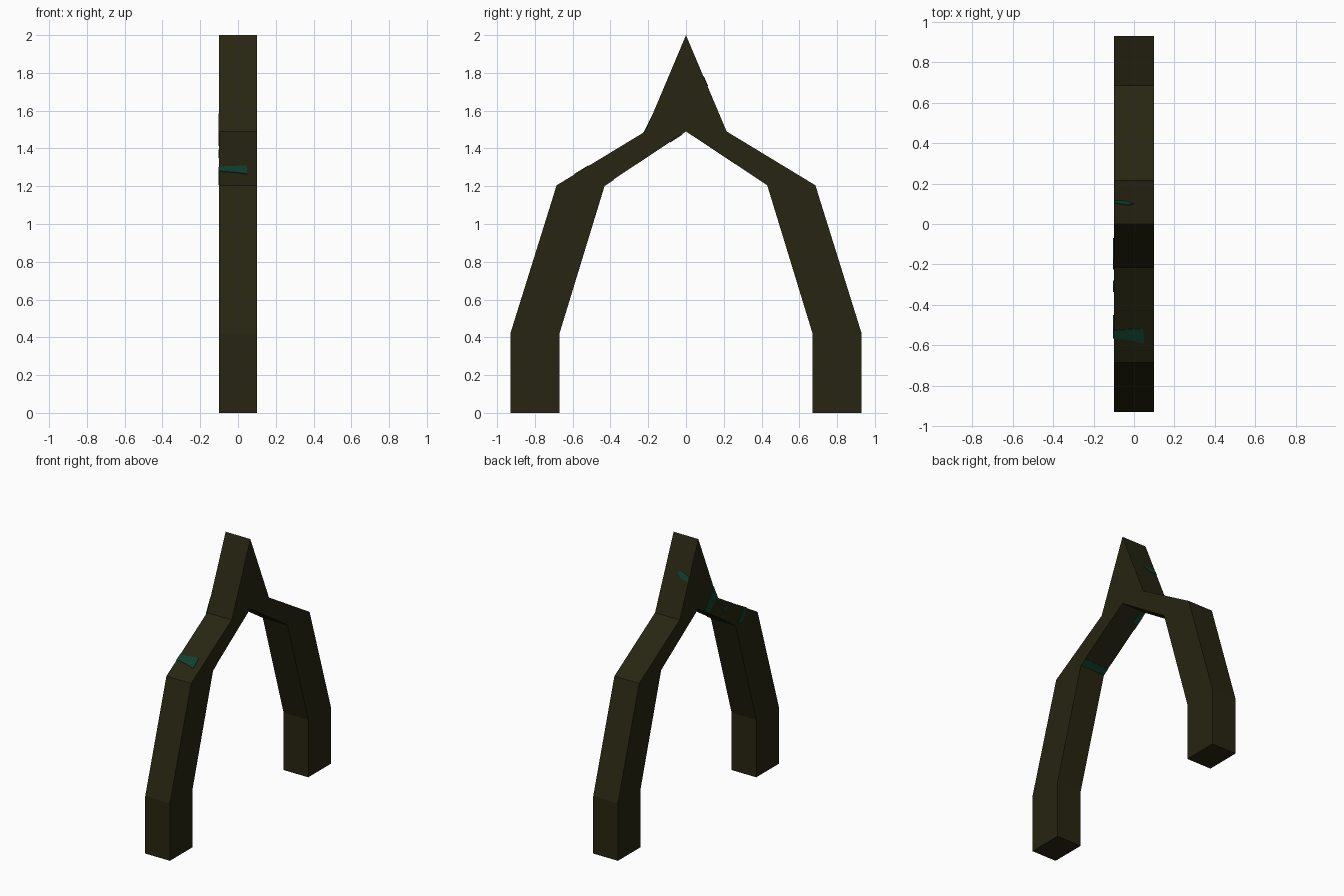
import bpy, bmesh
from mathutils import Vector

if "Cube" in bpy.data.objects:
    bpy.data.objects.remove(bpy.data.objects["Cube"])

HALF = 0.1  # half thickness of the arch along x


def material(name, rgb):
    m = bpy.data.materials.new(name)
    m.diffuse_color = (*rgb, 1.0)
    m.use_nodes = True
    m.node_tree.nodes["Principled BSDF"].inputs["Base Color"].default_value = m.diffuse_color
    return m


dark_olive = material("dark olive", (0.020, 0.0185, 0.0058))
teal_green = material("teal green", (0.005, 0.052, 0.025))


def prism(name, points, offset, mat):
    """Extrude a flat polygon along offset into a closed solid."""
    bm = bmesh.new()
    face = bm.faces.new([bm.verts.new(p) for p in points])
    ext = bmesh.ops.extrude_face_region(bm, geom=[face], use_keep_orig=True)
    verts = [g for g in ext["geom"] if isinstance(g, bmesh.types.BMVert)]
    bmesh.ops.translate(bm, verts=verts, vec=offset)
    bmesh.ops.recalc_face_normals(bm, faces=bm.faces)
    mesh = bpy.data.meshes.new(name)
    bm.to_mesh(mesh)
    bm.free()
    mesh.materials.append(mat)
    obj = bpy.data.objects.new(name, mesh)
    bpy.context.collection.objects.link(obj)
    return obj


# Pointed arch: half profile (y, z), mirrored across y = 0
outer = [(0.93, 0), (0.93, 0.42), (0.685, 1.205), (0.215, 1.49)]
inner = [(0.43, 1.205), (0.67, 0.42), (0.67, 0)]
profile = ([(-y, z) for y, z in outer] + [(0, 2.0)] + outer[::-1]
           + inner[::-1] + [(0, 1.49)] + [(-y, z) for y, z in inner])
prism("arch_body", [(-HALF, y, z) for y, z in profile],
      Vector((2 * HALF, 0, 0)), dark_olive)


def slope_mark(name, a, b, xy, side):
    """Thin mark on the sloped face through (y, z) points a and b; xy corners seen from above."""
    (ya, za), (yb, zb) = a, b
    k = (zb - za) / (yb - ya)
    normal = Vector((0, -k, 1)).normalized() * side
    prism(name, [(x, y, za + k * (y - ya)) for x, y in xy], normal * 0.003, teal_green)


def side_mark(name, yz):
    """Thin mark on the left (-x) flat side."""
    prism(name, [(-HALF, y, z) for y, z in yz], Vector((-0.003, 0, 0)), teal_green)


# Mark on top of the front shoulder
slope_mark("shoulder_mark", (-0.685, 1.205), (-0.215, 1.49),
           [(-0.1, -0.525), (0.045, -0.515), (0.05, -0.59), (-0.01, -0.575), (-0.1, -0.565)], 1)
# Marks on the underside of the front arm
slope_mark("under_shoulder_mark", (-0.43, 1.205), (0, 1.49),
           [(-0.1, -0.43), (0.1, -0.43), (0.1, -0.385), (-0.1, -0.39)], -1)
slope_mark("under_apex_mark", (-0.43, 1.205), (0, 1.49),
           [(-0.1, -0.085), (-0.055, -0.07), (-0.06, -0.02), (-0.1, -0.03)], -1)
# Mark on the back slope of the spike
slope_mark("spike_mark", (0.215, 1.49), (0, 2.0),
           [(-0.1, 0.114), (-0.04, 0.112), (0.0, 0.098), (-0.03, 0.093), (-0.1, 0.102)], 1)

# Marks on the left side of the front arm
side_mark("side_mark_upper", [(-0.07, 1.444), (-0.115, 1.414), (-0.225, 1.484), (-0.175, 1.585)])
side_mark("side_mark_middle", [(-0.28, 1.375), (-0.31, 1.35), (-0.335, 1.375), (-0.305, 1.395)])
side_mark("side_mark_lower", [(-0.525, 1.302), (-0.565, 1.278), (-0.51, 1.206), (-0.45, 1.206)])
